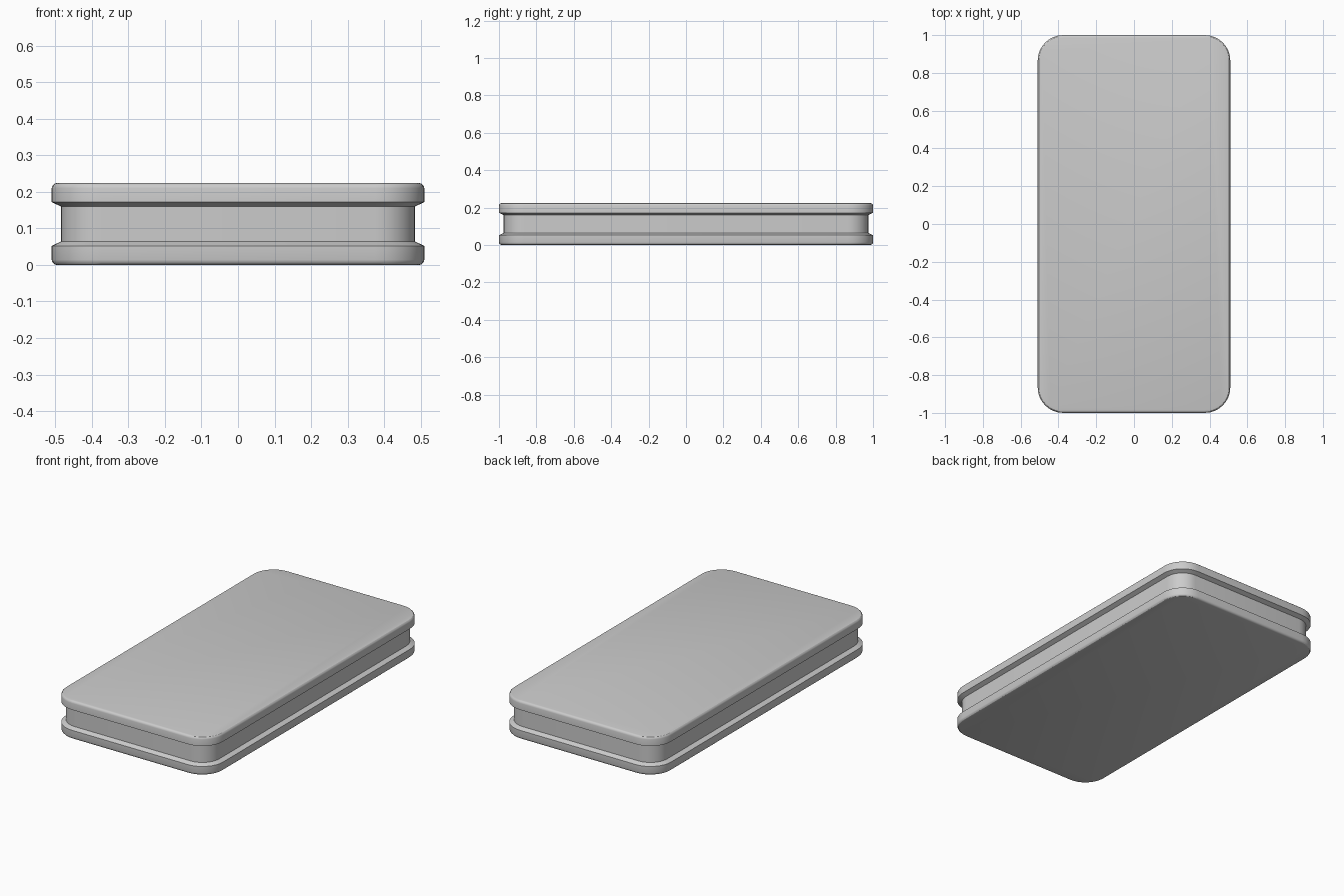
import bpy, bmesh
from math import sin, cos, pi

if "Cube" in bpy.data.objects:
    bpy.data.objects.remove(bpy.data.objects["Cube"])

HX, HY, H, R = 0.51, 1.0, 0.224, 0.135
CORNER_STEPS = 8


def ring(bm, inset, z):
    """Rounded rectangle loop, inset from the outer outline."""
    r = R - inset
    verts = []
    for q, (sx, sy) in enumerate([(1, 1), (-1, 1), (-1, -1), (1, -1)]):
        for i in range(CORNER_STEPS + 1):
            a = (q + i / CORNER_STEPS) * pi / 2
            verts.append(bm.verts.new((sx * (HX - R) + r * cos(a),
                                       sy * (HY - R) + r * sin(a), z)))
    return verts


# Lower half of the edge profile: rounded bottom lip, flange, sloped groove
b = 0.014
half = [(b * (1 - sin(t * pi / 6)), b * (1 - cos(t * pi / 6))) for t in range(4)]
half += [(0.0, 0.052), (0.025, 0.064)]
profile = half + [(d, H - z) for d, z in reversed(half)]

# Stack the loops into a closed slab
bm = bmesh.new()
rings = [ring(bm, d, z) for d, z in profile]
for lo, hi in zip(rings, rings[1:]):
    n = len(lo)
    for i in range(n):
        j = (i + 1) % n
        bm.faces.new((lo[i], lo[j], hi[j], hi[i]))
bm.faces.new(rings[0][::-1])
bm.faces.new(rings[-1])
bmesh.ops.recalc_face_normals(bm, faces=bm.faces)

mesh = bpy.data.meshes.new("grooved_slab")
bm.to_mesh(mesh)
bm.free()
slab = bpy.data.objects.new("grooved_slab", mesh)
bpy.context.collection.objects.link(slab)

# Smooth corners, crisp groove edges
bpy.context.view_layer.objects.active = slab
slab.select_set(True)
bpy.ops.object.shade_smooth_by_angle(angle=pi / 6)
